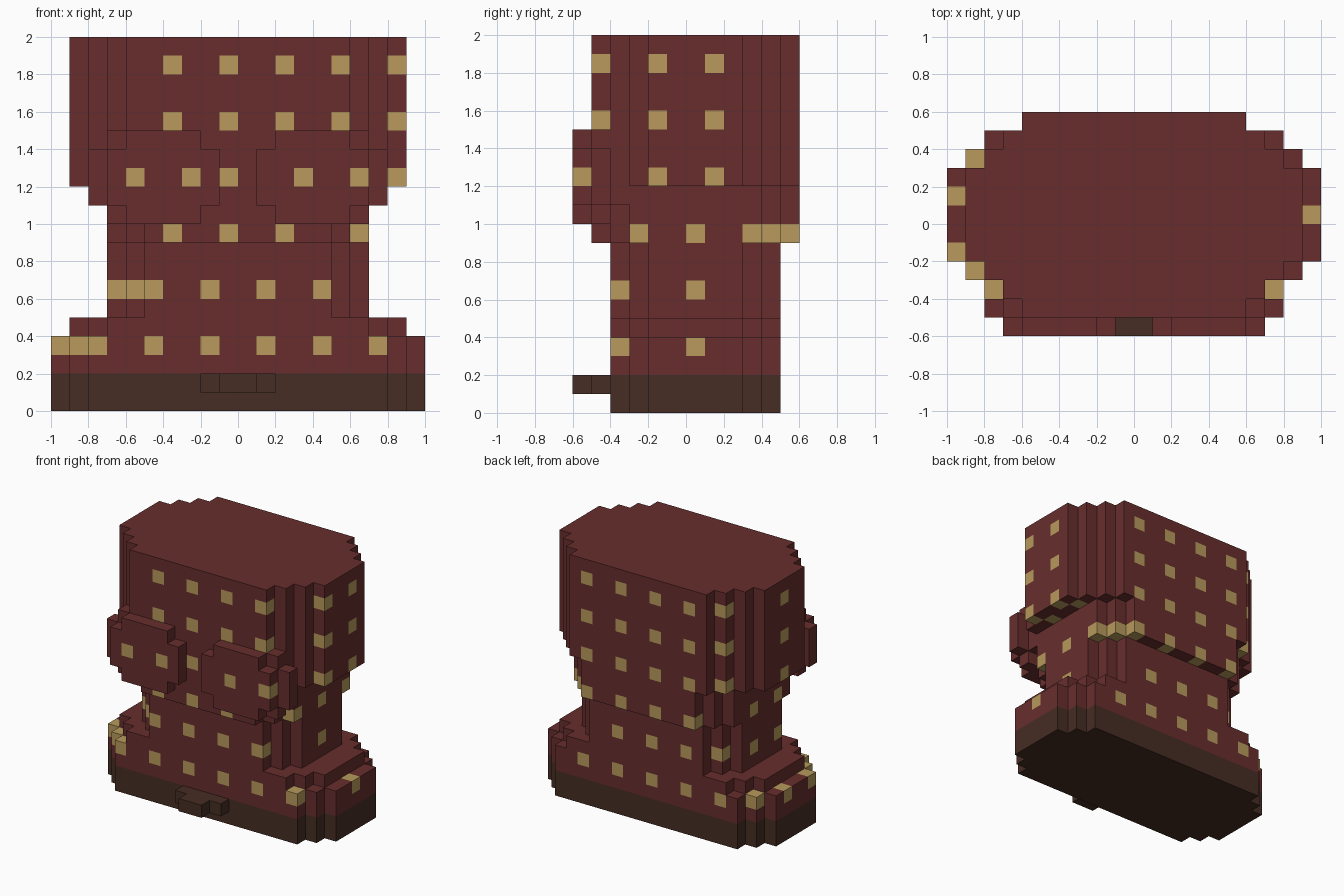
import bpy
import bmesh
from mathutils import Vector

CELL = 0.1  # edge length of one block

cube = bpy.data.objects.get("Cube")
if cube:
    bpy.data.objects.remove(cube, do_unlink=True)


def make_material(name, rgb):
    mat = bpy.data.materials.new(name)
    mat.use_nodes = True
    mat.diffuse_color = (*rgb, 1)
    bsdf = next(n for n in mat.node_tree.nodes if n.type == 'BSDF_PRINCIPLED')
    bsdf.inputs["Base Color"].default_value = (*rgb, 1)
    bsdf.inputs["Roughness"].default_value = 0.9
    return mat


MATERIALS = [
    make_material("dark_red", (0.138, 0.027, 0.027)),
    make_material("gold", (0.479, 0.323, 0.107)),
    make_material("dark_brown", (0.061, 0.026, 0.017)),
]
RED, GOLD, BROWN = range(3)


def box(x0, x1, y0, y1, z0, z1):
    return {(x, y, z) for x in range(x0, x1)
            for y in range(y0, y1) for z in range(z0, z1)}


def tier(half, front, back, steps, z0, z1):
    """Block whose plan has corners stepped one cell at a time."""
    cells = set()
    for i in range(steps):
        cells |= box(i - half, half - i, front - i, back + i, z0, z1)
    return cells


def pouch():
    """Rounded bulge on the front, on the +x side."""
    cells = set()
    for y, outer in ((-6, 7), (-5, 8)):
        cells |= box(1, outer, y, y + 1, 11, 14)
        cells |= box(2, outer - 1, y, y + 1, 10, 15)
    return cells | box(1, 7, -4, -3, 11, 14)


def mirror_x(cells):
    return {(-x - 1, y, z) for x, y, z in cells}


left_pouch = pouch()
parts = {
    "sole": tier(10, -2, 3, 3, 0, 2),
    "toe_tab": box(-2, 2, -5, -4, 1, 2) | box(-1, 1, -6, -5, 1, 2),
    "foot": tier(10, -2, 3, 3, 2, 4),
    "foot_step": tier(9, -2, 3, 3, 4, 5),
    "waist": tier(7, -2, 3, 3, 5, 9),
    "collar": tier(7, -3, 4, 3, 9, 12),
    "upper_block": tier(9, -2, 3, 4, 12, 20),
    "left_pouch": left_pouch,
    "right_pouch": mirror_x(left_pouch),
}


def colour_of(cell):
    """Brown sole, gold studs on a regular diagonal pattern, red elsewhere."""
    x, y, z = cell
    if z < 2:
        return BROWN
    return GOLD if z % 3 == 0 and (x + y) % 3 == 0 else RED


def build(name, cells, solid):
    """Skin the outside of a part with flat square faces."""
    bm = bmesh.new()
    for cell in sorted(cells):
        centre = Vector(cell) + Vector((0.5, 0.5, 0.5))
        for axis in range(3):
            for sign in (-1, 1):
                n = Vector((0, 0, 0))
                n[axis] = sign
                if tuple(int(c) for c in Vector(cell) + n) in solid:
                    continue
                u = Vector((0, 0, 0))
                u[(axis + 1) % 3] = 0.5
                v = n.cross(u)
                mid = centre + n * 0.5
                corners = (mid - u - v, mid + u - v, mid + u + v, mid - u + v)
                face = bm.faces.new([bm.verts.new(c * CELL) for c in corners])
                face.material_index = colour_of(cell)
    bmesh.ops.remove_doubles(bm, verts=bm.verts, dist=CELL * 0.01)
    mesh = bpy.data.meshes.new(name)
    bm.to_mesh(mesh)
    bm.free()
    for mat in MATERIALS:
        mesh.materials.append(mat)
    bpy.context.scene.collection.objects.link(bpy.data.objects.new(name, mesh))


# Each cell belongs to one part only, and touching parts share no hidden faces
solid = set().union(*parts.values())
claimed = set()
for part_name, part_cells in parts.items():
    build(part_name, part_cells - claimed, solid)
    claimed |= part_cells
